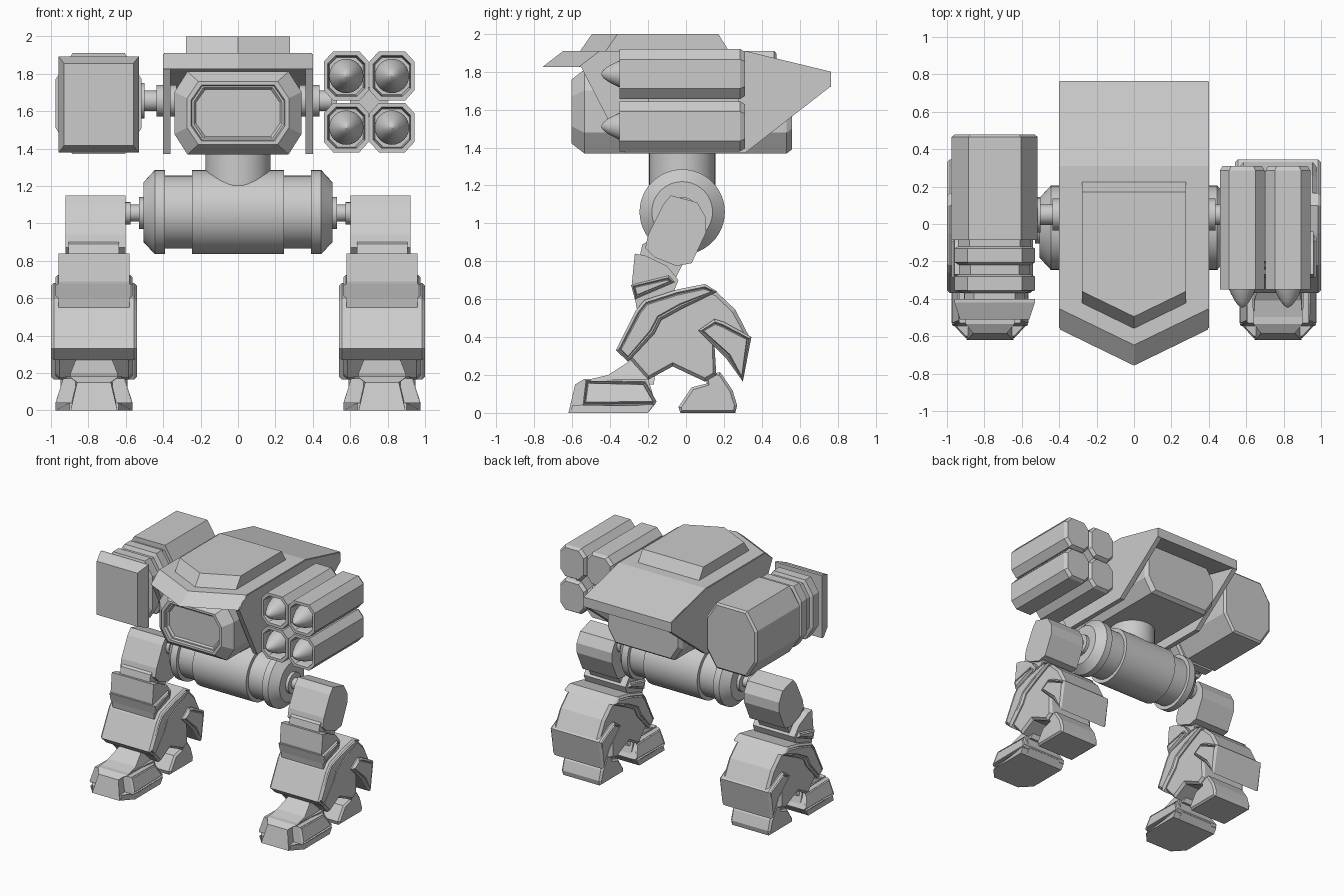
import bpy, bmesh, math
from mathutils import Vector


def finish(bm, name, smooth=False):
    bmesh.ops.recalc_face_normals(bm, faces=bm.faces[:])
    if smooth:
        for f in bm.faces:
            f.smooth = True
        for e in bm.edges:
            e.smooth = len(e.link_faces) == 2 and e.calc_face_angle(0) < math.radians(32)
    me = bpy.data.meshes.new(name)
    bm.to_mesh(me)
    bm.free()
    ob = bpy.data.objects.new(name, me)
    bpy.context.collection.objects.link(ob)
    return ob


def skin(rings):
    """Join a row of closed rings with quads and cap both ends."""
    bm = bmesh.new()
    vs = [[bm.verts.new(p) for p in r] for r in rings]
    n = len(vs[0])
    for a, b in zip(vs, vs[1:]):
        for i in range(n):
            j = (i + 1) % n
            bm.faces.new((a[i], a[j], b[j], b[i]))
    caps = [bm.faces.new(vs[0]), bm.faces.new(vs[-1])]
    bmesh.ops.recalc_face_normals(bm, faces=bm.faces[:])
    return bm, caps


def prism(name, pts, cx, hw, chamfer=0.0, groove=False):
    """Side profile (y, z[, half width]) stretched along x."""
    rings = []
    for s in (-1, 1):
        rings.append([(cx + s * ((p[2] if len(p) > 2 else hw) - chamfer), p[0], p[1]) for p in pts])
    bm, caps = skin(rings)
    for cap in caps:
        if chamfer:
            bmesh.ops.inset_region(bm, faces=[cap], thickness=chamfer, depth=chamfer)
        if groove:
            bmesh.ops.inset_region(bm, faces=[cap], thickness=0.008, depth=-0.012)
            bmesh.ops.inset_region(bm, faces=[cap], thickness=0.006, depth=0.012)
    return finish(bm, name)


def octagon(y, cx, cz, hx, hz, kx, kz):
    q = [(hx - kx, hz), (hx, hz - kz), (hx, kz - hz), (hx - kx, -hz),
         (kx - hx, -hz), (-hx, kz - hz), (-hx, hz - kz), (kx - hx, hz)]
    return [(cx + a, y, cz + b) for a, b in q]


def octa_loft(name, cx, cz, rows):
    bm, _ = skin([octagon(r[0], cx, cz, *r[1:]) for r in rows])
    return finish(bm, name)


def revolve(name, prof, axis, loc, seg=32):
    """Profile of (distance along axis, radius)."""
    rings = []
    for t, r in prof:
        ring = []
        for i in range(seg):
            a = 2 * math.pi * i / seg
            u, v = r * math.cos(a), r * math.sin(a)
            p = {'x': (t, u, v), 'y': (u, t, v), 'z': (u, v, t)}[axis]
            ring.append(Vector(loc) + Vector(p))
        rings.append(ring)
    bm, _ = skin(rings)
    return finish(bm, name, True)


# Hip drum and waist column
half = [(0.245, 0.225), (0.245, 0.195), (0.39, 0.195), (0.39, 0.225), (0.445, 0.225), (0.505, 0.16)]
revolve("hip_drum", [(-t, r) for t, r in reversed(half)] + half, 'x', (0, -0.02, 1.06), 48)
revolve("waist_column", [(1.08, 0.175), (1.42, 0.175)], 'z', (0, -0.02, 0), 40)

# Cockpit body with recessed window
octa_loft("cockpit_body", 0, 1.59, [
    (-0.57, 0.225, 0.125, 0.05, 0.07), (-0.585, 0.235, 0.135, 0.05, 0.075),
    (-0.585, 0.245, 0.145, 0.055, 0.08), (-0.605, 0.25, 0.15, 0.055, 0.08),
    (-0.605, 0.272, 0.168, 0.06, 0.09), (-0.535, 0.34, 0.222, 0.07, 0.11),
    (0.53, 0.34, 0.222, 0.07, 0.11), (0.56, 0.32, 0.20, 0.07, 0.11)])


# Armoured hood: pointed roof slab, two side plates
def roof_ring(x, d):
    return [(x, y, z) for y, z in [
        (-0.565 - d, 1.825), (-0.455 - d, 1.91), (0.31, 1.91), (0.765, 1.80),
        (0.765, 1.72), (0.30, 1.83), (-0.45 - d, 1.825)]]


bm, _ = skin([roof_ring(-0.395, 0), roof_ring(0, 0.192), roof_ring(0.395, 0)])
finish(bm, "hood_roof")
for s in (-1, 1):
    prism("hood_side_plate", [(-0.555, 1.828), (-0.46, 1.905), (0.31, 1.905), (0.763, 1.795),
                              (0.763, 1.722), (0.31, 1.37), (-0.32, 1.37)], s * 0.38, 0.02)


# Raised roof hatch
def hatch_ring(x, d):
    return [(x, -0.43 - d, 1.90), (x, -0.36 - d, 2.0), (x, 0.17, 2.0), (x, 0.232, 1.90)]


bm, _ = skin([hatch_ring(-0.278, 0), hatch_ring(0, 0.135), hatch_ring(0.278, 0)])
finish(bm, "roof_hatch")

# Shoulder axles
for s in (-1, 1):
    revolve("shoulder_axle", [(s * t, r) for t, r in [
        (0.33, 0.085), (0.435, 0.085), (0.435, 0.055), (0.50, 0.055), (0.50, 0.095), (0.53, 0.095)]],
        'x', (0, 0.05, 1.655), 16)

# Four-tube missile pod
for x in (0.579, 0.823):
    for z in (1.512, 1.788):
        octa_loft("missile_tube", x, z, [
            (-0.25, 0.09, 0.10, 0.04, 0.04), (-0.33, 0.095, 0.105, 0.04, 0.04),
            (-0.35, 0.10, 0.11, 0.045, 0.045), (-0.35, 0.12, 0.132, 0.05, 0.055),
            (0.285, 0.12, 0.132, 0.05, 0.055), (0.31, 0.105, 0.117, 0.045, 0.05)])
        revolve("missile_nose", [(-0.24, 0.092), (-0.29, 0.092), (-0.33, 0.08), (-0.37, 0.062),
                                 (-0.41, 0.041), (-0.435, 0.022), (-0.447, 0.004)], 'y', (x, 0, z), 24)
prism("pod_core", [(-0.2, 1.57), (-0.2, 1.73), (0.28, 1.73), (0.28, 1.57)], 0.70, 0.10)

# Box gun: octagonal housing, ridged neck, blast plate
gx, gz = -0.745, 1.64
octa_loft("gun_housing", gx, gz, [
    (-0.085, 0.23, 0.27, 0.09, 0.14), (0.465, 0.23, 0.27, 0.09, 0.14), (0.478, 0.215, 0.255, 0.085, 0.135)])
octa_loft("gun_ridged_neck", gx, gz, [
    (-0.43, 0.16, 0.19, 0.05, 0.08), (-0.37, 0.16, 0.19, 0.05, 0.08),
    (-0.355, 0.215, 0.245, 0.07, 0.11), (-0.28, 0.215, 0.245, 0.07, 0.11),
    (-0.27, 0.19, 0.22, 0.06, 0.10), (-0.22, 0.19, 0.22, 0.06, 0.10),
    (-0.205, 0.215, 0.25, 0.07, 0.11), (-0.13, 0.215, 0.25, 0.07, 0.11),
    (-0.12, 0.195, 0.23, 0.06, 0.10), (-0.07, 0.195, 0.23, 0.06, 0.10)])


def plate_ring(y, hx, hz):
    return [(gx + a * hx, y, gz - 0.005 + b * hz) for a, b in ((-1, -1), (1, -1), (1, 1), (-1, 1))]


bm, _ = skin([plate_ring(-0.51, 0.185, 0.22), plate_ring(-0.42, 0.215, 0.257), plate_ring(-0.40, 0.215, 0.257)])
finish(bm, "gun_blast_plate")

# Legs, the same on both sides
for s in (-1, 1):
    c = s * 0.77
    revolve("hip_axle", [(s * t, r) for t, r in [
        (0.48, 0.085), (0.53, 0.085), (0.53, 0.045), (0.575, 0.045), (0.575, 0.06), (0.62, 0.06)]],
        'x', (0, -0.02, 1.055), 16)
    prism("thigh", [(-0.08, 1.148), (0.06, 1.11), (0.105, 1.03), (0.105, 0.95), (0.03, 0.79), (-0.05, 0.775),
                    (-0.165, 0.82), (-0.215, 0.87), (-0.20, 0.94), (-0.12, 1.10)], c - s * 0.008, 0.16)
    # Knee stack
    prism("knee_link", [(-0.23, 0.89), (-0.15, 0.93), (-0.02, 0.78), (-0.06, 0.70), (-0.25, 0.80)], c, 0.135)
    prism("knee_block", [(-0.27, 0.84), (-0.215, 0.83), (-0.10, 0.775), (-0.04, 0.70), (-0.08, 0.60),
                         (-0.26, 0.55), (-0.285, 0.69)], c, 0.19)
    prism("knee_band", [(-0.29, 0.675), (-0.09, 0.725), (-0.06, 0.69), (-0.27, 0.60)], c, 0.205, 0.012, True)
    # Calf core, wrapped shin armour and rear calf plate
    prism("calf_core", [(-0.33, 0.32), (-0.24, 0.52), (0.09, 0.665), (0.165, 0.635), (0.26, 0.545), (0.335, 0.40),
                        (0.25, 0.30), (0.15, 0.36), (0.16, 0.20), (0.10, 0.165), (-0.07, 0.245), (-0.20, 0.175)],
          c, 0.205, 0.02)
    prism("shin_armour", [(-0.37, 0.33), (-0.265, 0.54), (-0.22, 0.595), (-0.05, 0.65), (0.10, 0.68), (0.165, 0.64),
                          (-0.02, 0.55), (-0.13, 0.49), (-0.165, 0.42), (-0.305, 0.27)], c, 0.23, 0.015, True)
    prism("calf_plate", [(0.065, 0.435), (0.15, 0.495), (0.20, 0.48), (0.345, 0.40), (0.30, 0.165), (0.21, 0.29)],
          c, 0.23, 0.015, True)
    # Front foot
    prism("ankle", [(-0.54, 0.17, .13), (-0.41, 0.20, .125), (-0.31, 0.265, .10), (-0.24, 0.32, .06),
                    (-0.15, 0.30, .06), (-0.17, 0.15, .13)], c, 0.1)
    prism("toe", [(-0.62, 0.0, .125), (-0.585, 0.15, .09), (-0.535, 0.18, .13), (-0.20, 0.18, .15),
                  (-0.16, 0.05, .15), (-0.20, 0.0, .15)], c, 0.1)
    prism("toe_side_pads", [(-0.53, 0.17, .165), (-0.215, 0.165, .165), (-0.155, 0.06, .20),
                            (-0.17, 0.04, .205), (-0.545, 0.04, .205)], c, 0.2, 0.008, True)
    prism("foot_sole", [(-0.61, 0.0, .13), (-0.60, 0.04, .13), (-0.52, 0.045, .205), (-0.17, 0.045, .205),
                        (-0.20, 0.0, .205), (-0.53, 0.0, .205)], c, 0.2)
    # Heel claw
    prism("heel", [(-0.04, 0.03), (0.03, 0.135), (0.11, 0.155), (0.10, 0.20), (0.18, 0.215), (0.245, 0.12),
                   (0.27, 0.04), (0.26, 0.0), (-0.03, 0.0)], c, 0.18, 0.015)
